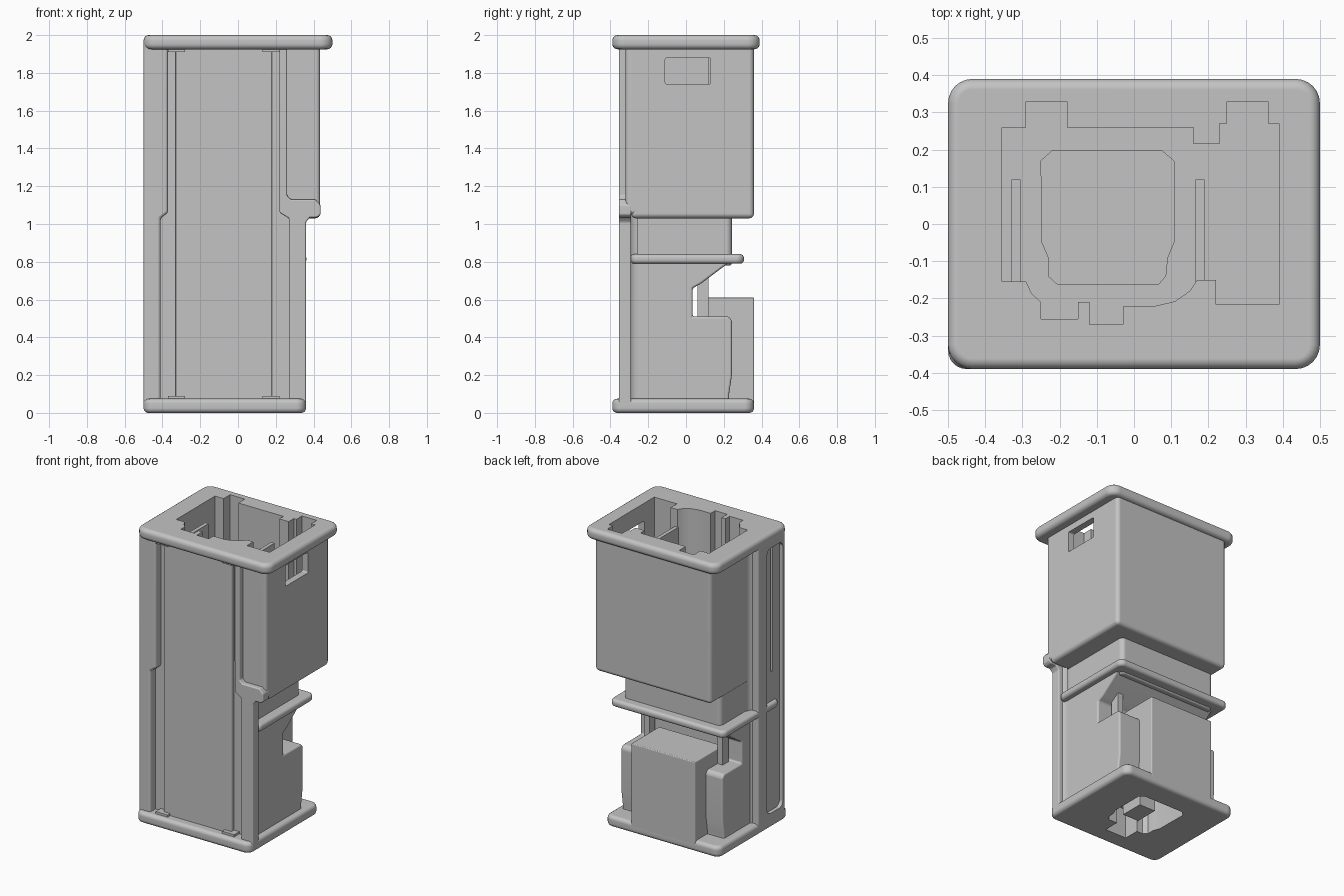
import bpy, bmesh, math
from mathutils import Vector

default = bpy.data.objects.get("Cube")
if default:
    bpy.data.objects.remove(default)

GREY = (0.55, 0.55, 0.55, 1.0)
grey = bpy.data.materials.new("plain_grey")
grey.use_nodes = True
grey.diffuse_color = GREY
grey.node_tree.nodes["Principled BSDF"].inputs["Base Color"].default_value = GREY


def prism(name, outline, axis, lo, hi, bevel=0.0, cutters=()):
    """Extrude an outline along an axis, round its edges, cut holes."""
    place = {"x": lambda a, b, h: (h, a, b),
             "y": lambda a, b, h: (a, h, b),
             "z": lambda a, b, h: (a, b, h)}[axis]
    bm = bmesh.new()
    face = bm.faces.new([bm.verts.new(place(a, b, lo)) for a, b in outline])
    grown = bmesh.ops.extrude_face_region(bm, geom=[face])["geom"]
    verts = [v for v in grown if isinstance(v, bmesh.types.BMVert)]
    bmesh.ops.translate(bm, verts=verts, vec=Vector(place(0, 0, hi - lo)))
    bmesh.ops.recalc_face_normals(bm, faces=bm.faces)
    mesh = bpy.data.meshes.new(name)
    bm.to_mesh(mesh)
    bm.free()
    mesh.materials.append(grey)
    ob = bpy.data.objects.new(name, mesh)
    bpy.context.collection.objects.link(ob)
    if bevel:
        mod = ob.modifiers.new("round", "BEVEL")
        mod.width, mod.segments = bevel, 4
        mod.limit_method, mod.angle_limit = "ANGLE", math.radians(31)
    for cutter in cutters:
        mod = ob.modifiers.new("cut", "BOOLEAN")
        mod.operation, mod.object, mod.solver = "DIFFERENCE", cutter, "EXACT"
    return ob


def rect(x0, x1, y0, y1, r=0.0):
    if not r:
        return [(x0, y0), (x1, y0), (x1, y1), (x0, y1)]
    pts = []
    corners = [(x1 - r, y1 - r), (x0 + r, y1 - r), (x0 + r, y0 + r), (x1 - r, y0 + r)]
    for i, (cx, cy) in enumerate(corners):
        for k in range(7):
            t = math.pi / 2 * (i + k / 6)
            pts.append((cx + r * math.cos(t), cy + r * math.sin(t)))
    return pts


def box(name, x, y, z, bevel=0.0, cutters=(), r=0.0):
    return prism(name, rect(*x, *y, r), "z", *z, bevel, cutters)


# Cutters: main cavity, its deeper pocket, underside opening, window, side channel
cavity_outline = [
    (-.355, -.155), (-.355, .26), (-.29, .26), (-.29, .33), (-.18, .33), (-.18, .26),
    (.16, .26), (.16, .215), (.23, .215), (.23, .27), (.25, .27), (.25, .33),
    (.36, .33), (.36, .27), (.39, .27), (.39, -.217), (.22, -.217), (.22, -.15),
    (.17, -.15), (.15, -.18), (.11, -.208), (.05, -.222), (-.03, -.222), (-.03, -.27),
    (-.12, -.27), (-.12, -.21), (-.15, -.21), (-.15, -.255), (-.25, -.255), (-.25, -.21),
    (-.275, -.187), (-.29, -.155)]
pocket_outline = [
    (-.23, -.14), (-.205, -.163), (.065, -.163), (.085, -.14), (.09, -.09), (.107, -.05),
    (.107, .17), (.075, .197), (-.22, .197), (-.25, .17), (-.247, -.05), (-.23, -.09)]
cavity = prism("cavity_cutter", cavity_outline, "z", 1.08, 2.1)
pocket = prism("pocket_cutter", pocket_outline, "z", .87, 1.2)
opening = prism("opening_cutter", pocket_outline, "z", -.1, .42)
notch = box("notch_cutter", (-.16, .0), (-.27, -.1), (-.1, .2))
window = prism("window_cutter", rect(-.11, .13, 1.74, 1.88, .01), "x", .3, .6)
channel = prism("channel_cutter", rect(-.325, -.155, .1, 1.9, .04), "x", -.6, -.475)
slit = box("slit_cutter", (-.6, -.44), (-.25, -.23), (1.04, 1.89))
cutters = [cavity, pocket, opening, notch, window, channel, slit]
under = [opening, notch]

parts = [
    # Top and bottom rims
    box("top_rim", (-.5, .5), (-.39, .39), (1.925, 2), .028, [cavity], .065),
    box("bottom_rim", (-.5, .36), (-.39, .36), (0, .075), .025, under, .05),
    # Upper housing
    box("upper_housing", (-.437, .435), (-.29, .36), (1.03, 1.96), .026,
        [cavity, pocket, window]),
    box("upper_front_corner", (.23, .435), (-.32, -.24), (1.05, 1.95), .022),
    # Waist and collar
    box("waist", (-.43, .3), (-.29, .243), (.78, 1.07), .015, [pocket], .03),
    box("collar", (-.5, .362), (-.295, .307), (.79, .84), .02, (), .04),
    # Lower body with the gap under the sloping shelf
    prism("lower_body", [(-.29, .04), (.228, .04), (.228, .1), (.243, .2), (.243, .49),
                         (.225, .51), (.035, .51), (.035, .66), (.08, .685), (.22, .79),
                         (.22, .82), (-.29, .82)], "x", -.445, .32, .012, under),
    box("back_box", (-.32, .16), (.06, .36), (.03, .61), .006, [opening]),
    # Front posts, stepped at mid height; the left one is deeper
    prism("left_post", [(-.5, .04), (-.41, .04), (-.41, 1.03), (-.37, 1.06),
                        (-.37, 1.96), (-.5, 1.96)], "y", -.355, -.06, .016,
          [channel, slit]),
    prism("right_post", [(.27, .04), (.36, .04), (.36, 1.01), (.38, 1.035), (.42, 1.035),
                         (.437, 1.05), (.437, 1.1), (.41, 1.13), (.28, 1.13),
                         (.26, 1.15), (.26, 1.96), (.22, 1.96), (.22, 1.06),
                         (.27, 1.03)], "y", -.355, -.29, .008),
    # Front channel and raised panel
    box("channel_floor", (-.43, .29), (-.3, -.28), (.04, 1.96)),
    box("front_panel", (-.33, .18), (-.327, -.285), (.04, 1.96), .006),
    box("underside_block", (-.15, -.03), (-.14, .02), (.06, .46)),
]

# Inner guide rails, support struts and front tabs
for side, x in (("left", -.33), ("right", .165)):
    parts.append(box(side + "_guide_rail", (x, x + .025), (-.16, .12), (1.06, 1.88)))
for side, x in (("left", -.36), ("right", .19)):
    parts.append(box(side + "_strut", (x, x + .04), (.06, .12), (.49, .73)))
for side, x in (("left", -.37), ("right", .13)):
    for level, z in (("lower", .06), ("upper", 1.91)):
        parts.append(box(f"{side}_{level}_tab", (x, x + .09), (-.355, -.29), (z, z + .03)))

# Concave fillets where the posts meet the body
for name, x, out, y, top in (("right", .32, .03, -.3, 1.05), ("left", -.437, -.05, -.07, 1.95)):
    curve = [(x + out * (1 - math.sin(t)), y + .045 * (1 - math.cos(t)))
             for t in (math.pi / 2 * k / 6 for k in range(7))]
    parts.append(prism(name + "_fillet", [(x - out / 2, y - .01)] + [(x + out, y - .01)]
                       + curve, "z", .04, top))

# Apply modifiers, then smooth the rounded edges only
for ob in parts:
    bpy.ops.object.select_all(action="DESELECT")
    bpy.context.view_layer.objects.active = ob
    ob.select_set(True)
    for mod in list(ob.modifiers):
        bpy.ops.object.modifier_apply(modifier=mod.name)
    bpy.ops.object.shade_smooth_by_angle(angle=math.radians(32))
    ob.modifiers.new("even_shading", "WEIGHTED_NORMAL").keep_sharp = True

for cutter in cutters:
    bpy.data.objects.remove(cutter)
